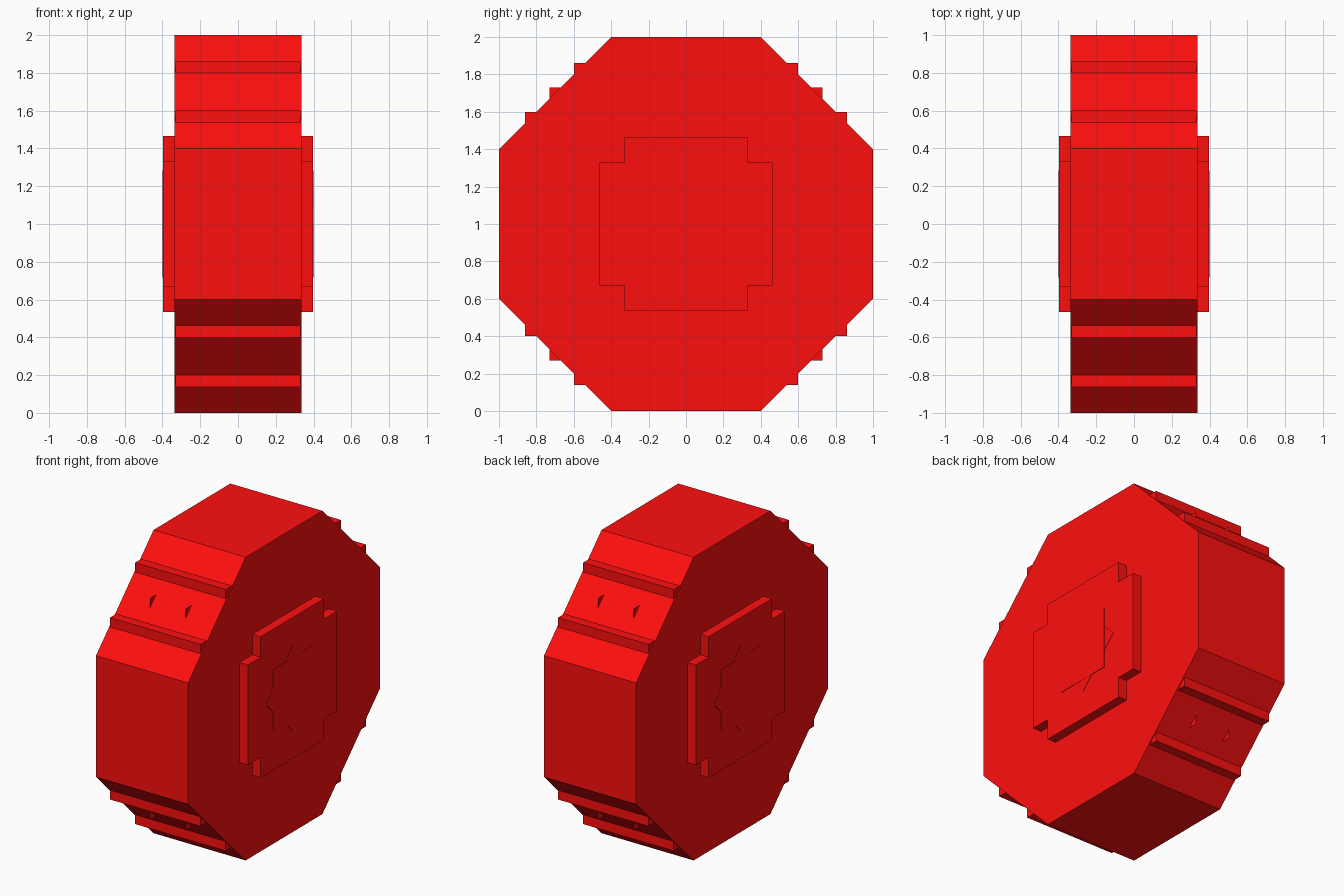
import bpy, bmesh, math

if "Cube" in bpy.data.objects:
    bpy.data.objects.remove(bpy.data.objects["Cube"])

red = bpy.data.materials.new("red")
red.diffuse_color = (1.0, 0.0047, 0.0047, 1)
red.use_nodes = True
red.node_tree.nodes["Principled BSDF"].inputs["Base Color"].default_value = red.diffuse_color


def prism(name, profile, half_width, x=0.0):
    """Extrude a (y, z) profile along x, around the wheel centre at z = 1."""
    bm = bmesh.new()
    face = bm.faces.new([bm.verts.new((x - half_width, y, z + 1)) for y, z in profile])
    ext = bmesh.ops.extrude_face_region(bm, geom=[face])
    verts = [v for v in ext["geom"] if isinstance(v, bmesh.types.BMVert)]
    bmesh.ops.translate(bm, verts=verts, vec=(2 * half_width, 0, 0))
    bmesh.ops.recalc_face_normals(bm, faces=bm.faces)
    mesh = bpy.data.meshes.new(name)
    bm.to_mesh(mesh)
    bm.free()
    mesh.materials.append(red)
    obj = bpy.data.objects.new(name, mesh)
    bpy.context.collection.objects.link(obj)
    return obj


def rect(y, z):
    return [(-y, -z), (y, -z), (y, z), (-y, z)]


def mirrored(quarter):
    """Complete a top-right quarter profile on all four sides."""
    half = quarter + [(y, -z) for y, z in reversed(quarter)]
    return half + [(-y, -z) for y, z in reversed(half)][::-1]


# Octagonal wheel body
prism("wheel_body", mirrored([(0.4, 1.0), (1.0, 0.4)]), 0.336)

# Blocks whose corners form the tread ridges on the slanted faces
prism("tread_block_tall", rect(0.6, 0.862), 0.33)
prism("tread_block_wide", rect(0.862, 0.6), 0.33)

# Thin plates whose corners form the small studs between ridges
for x in (-0.13, 0.13):
    prism("stud_plate", rect(0.73, 0.73), 0.0004, x)

# Cross-shaped hub on both sides
prism("hub", mirrored([(0.33, 0.465), (0.33, 0.33), (0.465, 0.33)]), 0.397)

# Axle ends: two crossed squares barely proud of the hub
prism("axle_square", rect(0.2, 0.2), 0.4)
d = 0.2 * math.sqrt(2)
prism("axle_diamond", [(0, -d), (d, 0), (0, d), (-d, 0)], 0.399)
